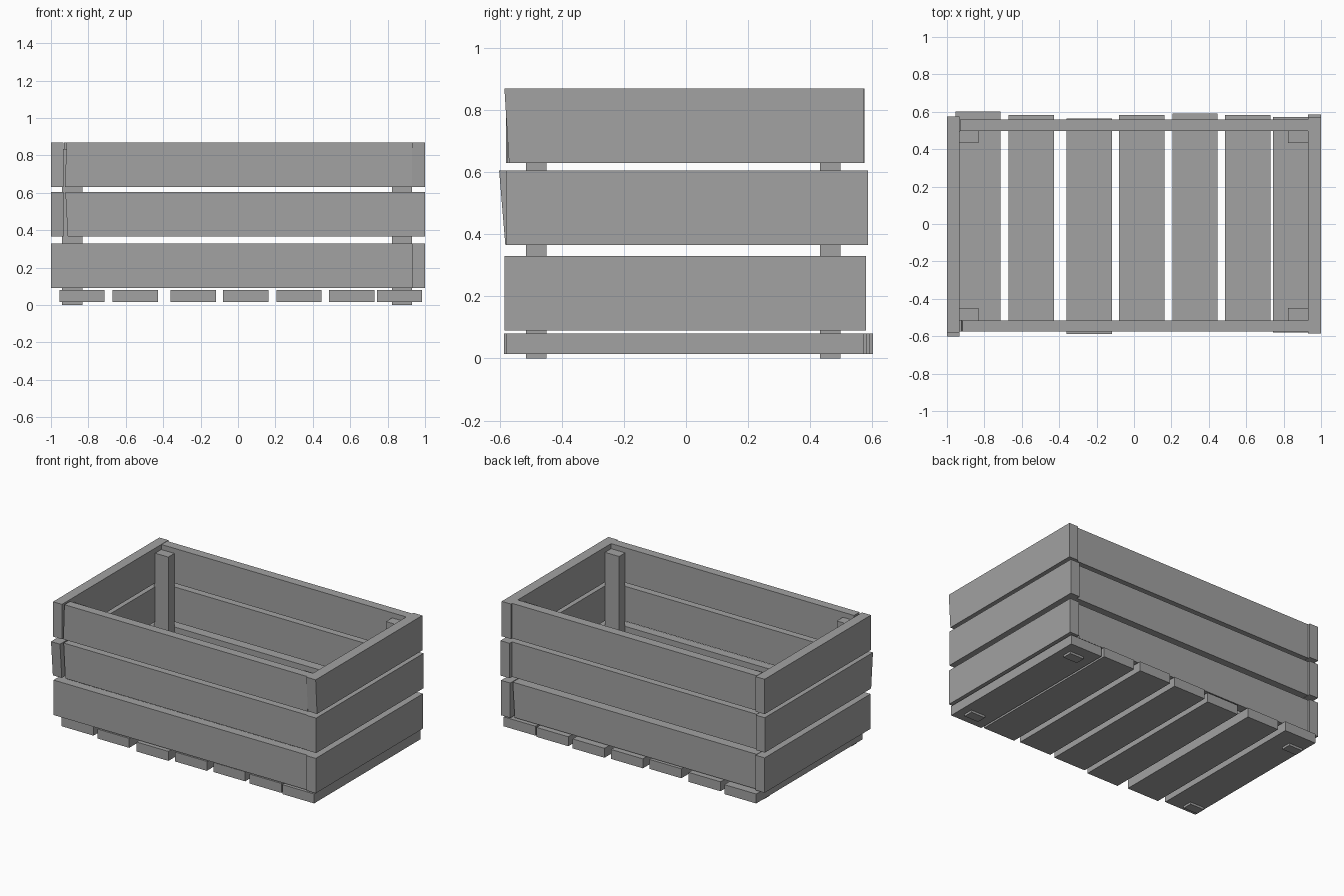
import bpy
import bmesh

cube = bpy.data.objects.get("Cube")
if cube:
    bpy.data.objects.remove(cube, do_unlink=True)

wood = bpy.data.materials.new("grey_wood")
wood.use_nodes = True
GREY = (0.36, 0.36, 0.36, 1)
wood.diffuse_color = GREY
wood.node_tree.nodes["Principled BSDF"].inputs["Base Color"].default_value = GREY


def board(name, xs, ys, zs, axis=0, skew=(0, 0)):
    """Box between limits; skew shifts the top edge of the low and high ends along axis."""
    bm = bmesh.new()
    bmesh.ops.create_cube(bm, size=1)
    for v in bm.verts:
        side = [c > 0 for c in v.co]
        v.co = [lim[s] for lim, s in zip((xs, ys, zs), side)]
        if side[2]:
            v.co[axis] += skew[side[axis]]
    mesh = bpy.data.meshes.new(name)
    bm.to_mesh(mesh)
    bm.free()
    mesh.materials.append(wood)
    obj = bpy.data.objects.new(name, mesh)
    bpy.context.collection.objects.link(obj)


# Floor slats: left edge and front end of each, all cut to one size
slats = [(-0.955, -0.55), (-0.67, -0.57), (-0.36, -0.587), (-0.08, -0.57),
         (0.205, -0.56), (0.487, -0.57), (0.743, -0.58)]
for i, (x, y) in enumerate(slats):
    board(f"floor_slat_{i + 1}", (x, x + 0.242), (y, y + 1.152), (0.015, 0.08))

# Corner posts
for side, x in (("right", -0.94), ("left", 0.823)):
    for end, y in (("front", -0.515), ("back", 0.432)):
        board(f"{end}_{side}_post", (x, x + 0.108), (y, y + 0.066), (0, 0.835))

# Three tiers of wall boards, with slightly uneven sawn ends
tiers = {
    "lower": dict(z=0.09, front=(-1.0, 0.93), front_skew=(0, 0),
                  back=(-0.93, 0.91), back_skew=(0, 0.015),
                  right=(-0.57, 0.575), right_skew=(0, 0),
                  left=(-0.584, 0.58), left_skew=(0, 0)),
    "middle": dict(z=0.365, front=(-0.91, 0.93), front_skew=(-0.013, 0),
                   back=(-0.93, 0.93), back_skew=(0, 0),
                   right=(-0.582, 0.573), right_skew=(-0.02, 0),
                   left=(-0.58, 0.586), left_skew=(0, 0)),
    "upper": dict(z=0.63, front=(-0.925, 0.93), front_skew=(0.008, 0),
                  back=(-0.93, 0.93), back_skew=(0, 0),
                  right=(-0.58, 0.575), right_skew=(0, 0),
                  left=(-0.57, 0.573), left_skew=(-0.015, 0)),
}
for tier, t in tiers.items():
    zs = (t["z"], t["z"] + 0.24)
    board(f"{tier}_front_board", t["front"], (-0.575, -0.515), zs, 0, t["front_skew"])
    board(f"{tier}_back_board", t["back"], (0.498, 0.56), zs, 0, t["back_skew"])
    board(f"{tier}_right_board", (-1, -0.932), t["right"], zs, 1, t["right_skew"])
    board(f"{tier}_left_board", (0.93, 1), t["left"], zs, 1, t["left_skew"])
